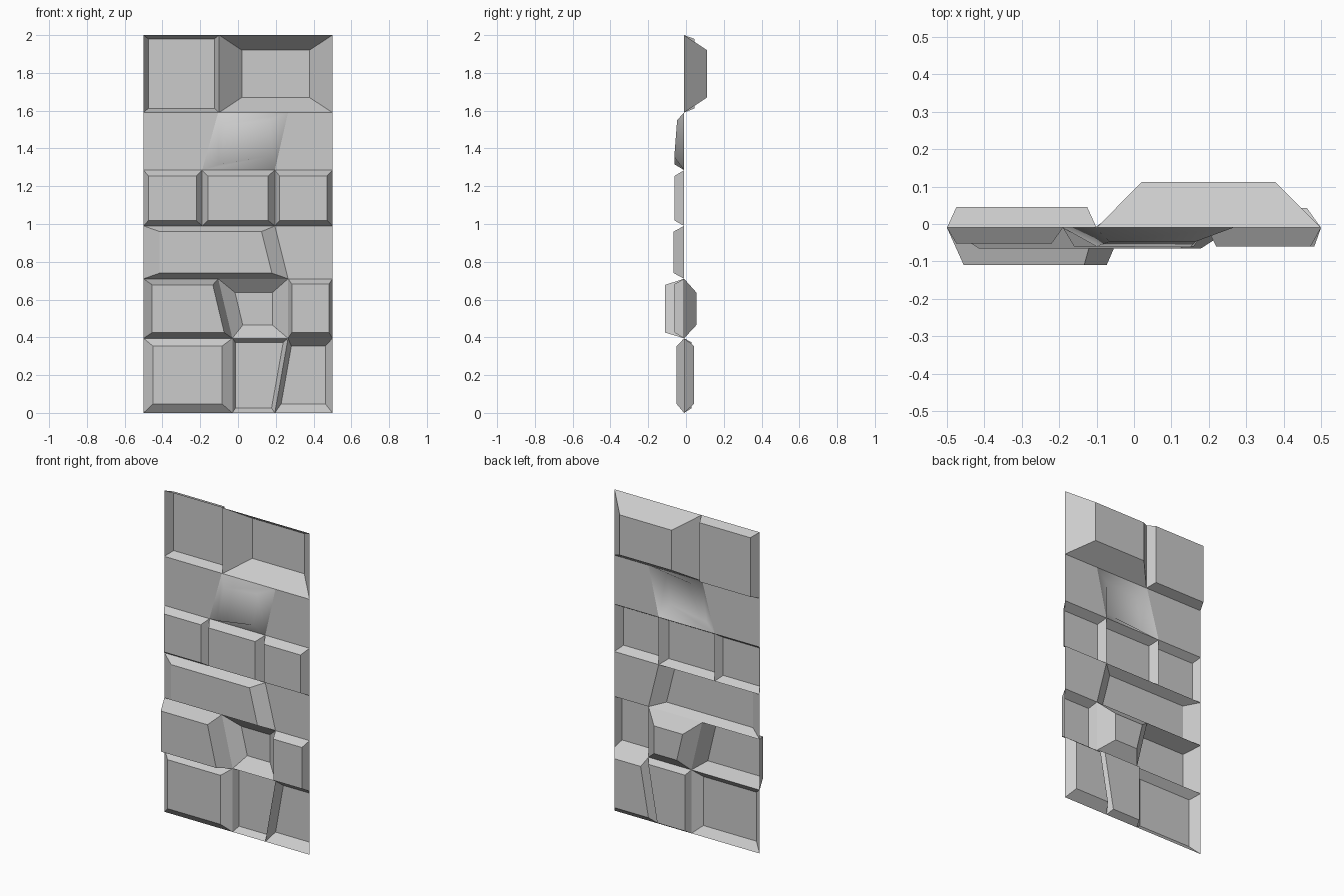
import bpy, bmesh

if "Cube" in bpy.data.objects:
    bpy.data.objects.remove(bpy.data.objects["Cube"])

BASE_Y = -0.01  # plane that carries all the joints between stones


def make_panel(name, outer, inner=None, smooth=False):
    """Corners run bottom-left, bottom-right, top-right, top-left."""
    bm = bmesh.new()
    o = [bm.verts.new((x, BASE_Y, z)) for x, z in outer]
    if inner is None:
        bm.faces.new(o)
    else:
        i = [bm.verts.new(p) for p in inner]
        bm.faces.new(i)
        for a in range(4):
            b = (a + 1) % 4
            bm.faces.new((o[a], o[b], i[b], i[a]))
    for f in bm.faces:
        f.smooth = smooth
    mesh = bpy.data.meshes.new(name)
    bm.to_mesh(mesh)
    bm.free()
    obj = bpy.data.objects.new(name, mesh)
    bpy.context.collection.objects.link(obj)
    return obj


def stone(name, row, left, right, y=None, inset=None):
    """left/right = (x at row bottom, x at row top); inset = left, right, bottom, top."""
    z0, z1 = row
    outer = [(left[0], z0), (right[0], z0), (right[1], z1), (left[1], z1)]
    inner = None
    if y is not None:
        l, r, b, t = inset

        def side(line, z):
            return line[0] + (line[1] - line[0]) * (z - z0) / (z1 - z0)
        lo, hi = z0 + b, z1 - t
        inner = [(side(left, lo) + l, y, lo), (side(right, lo) - r, y, lo),
                 (side(right, hi) - r, y, hi), (side(left, hi) + l, y, hi)]
    return make_panel(name, outer, inner)


# Course heights and shared joints
Z = [0, 0.395, 0.71, 0.99, 1.285, 1.59, 2.0]
R = list(zip(Z, Z[1:]))
W, E = (-0.5, -0.5), (0.5, 0.5)

# Course 1: raised, slightly sunk, sunk
j1, j2 = (-0.03, -0.03), (0.195, 0.265)
stone("bottom_left_stone", R[0], W, j1, -0.05, (0.05, 0.055, 0.048, 0.042))
stone("bottom_middle_stone", R[0], j1, j2, 0.03, (0.016, 0.022, 0.025, 0.022))
stone("bottom_right_stone", R[0], j2, E, 0.043, (0.025, 0.038, 0.048, 0.042))

# Course 2: strongly raised, sunk, raised
j1, j2 = (-0.03, -0.105), (0.265, 0.265)
stone("second_left_stone", R[1], W, j1, -0.11, (0.045, 0.036, 0.03, 0.032))
stone("second_middle_stone", R[1], j1, j2, 0.055, (0.072, 0.083, 0.07, 0.073))
stone("second_right_stone", R[1], j2, E, -0.06, (0.02, 0.018, 0.03, 0.028))

# Course 3: long raised stone and flush stone
j1 = (0.265, 0.195)
stone("third_long_stone", R[2], W, j1, -0.065, (0.085, 0.078, 0.03, 0.03))
stone("third_flush_stone", R[2], j1, E)

# Course 4: three raised blocks
j1, j2 = (-0.19, -0.19), (0.195, 0.195)
stone("fourth_left_stone", R[3], W, j1, -0.052, (0.025, 0.03, 0.028, 0.03))
stone("fourth_middle_stone", R[3], j1, j2, -0.06, (0.03, 0.035, 0.028, 0.03))
stone("fourth_right_stone", R[3], j2, E, -0.06, (0.025, 0.028, 0.028, 0.03))

# Course 5: flush stones around one tilted, softly shaded stone
j1, j2 = (-0.19, -0.105), (0.195, 0.265)
stone("fifth_left_flush_stone", R[4], W, j1)
stone("fifth_right_flush_stone", R[4], j2, E)
make_panel("fifth_tilted_stone",
           [(j1[0], Z[4]), (j2[0], Z[4]), (j2[1], Z[5]), (j1[1], Z[5])],
           [(-0.10, -0.06, 1.315), (0.15, -0.062, 1.355),
            (0.165, -0.047, 1.55), (-0.065, -0.047, 1.525)], smooth=True)

# Course 6: shallow and deep recess
j1 = (-0.10, -0.10)
stone("top_left_stone", R[5], W, j1, 0.045, (0.025, 0.025, 0.022, 0.02))
stone("top_right_stone", R[5], j1, E, 0.112, (0.12, 0.122, 0.08, 0.08))
